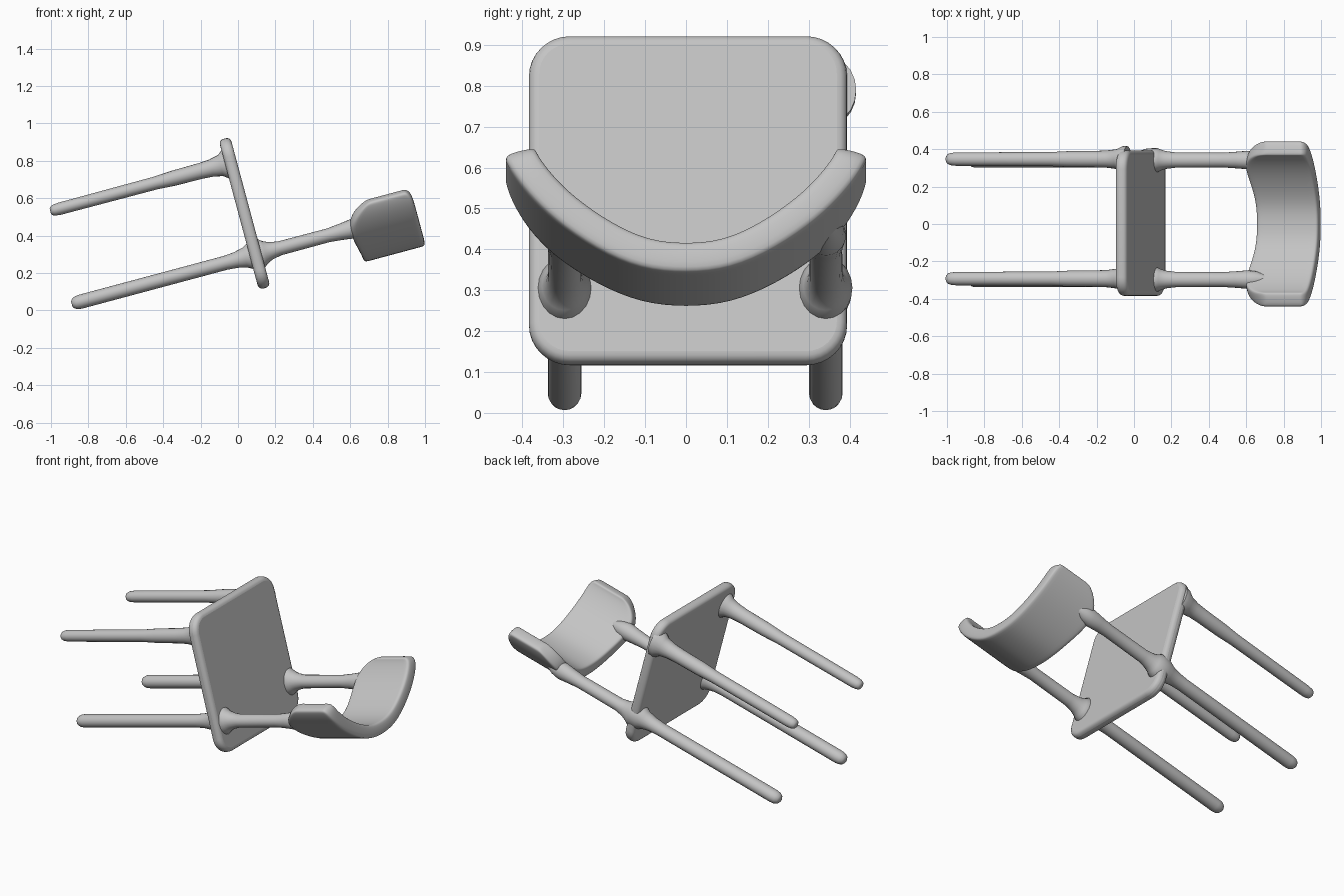
import bpy, bmesh, math

cube = bpy.data.objects.get("Cube")
if cube:
    bpy.data.objects.remove(cube, do_unlink=True)

TILT = math.radians(-15)   # the chair lies back at an angle

grey = bpy.data.materials.new("plain grey")
grey.use_nodes = True
COL = (0.55, 0.55, 0.55, 1)
grey.diffuse_color = COL
bsdf = next(n for n in grey.node_tree.nodes if n.type == 'BSDF_PRINCIPLED')
bsdf.inputs["Base Color"].default_value = COL
bsdf.inputs["Roughness"].default_value = 0.7


# Chair space: X runs up the legs, Y across the seat, Z toward the seat front
def add_part(name, bm):
    bmesh.ops.recalc_face_normals(bm, faces=bm.faces[:])
    mesh = bpy.data.meshes.new(name)
    bm.to_mesh(mesh)
    bm.free()
    mesh.materials.append(grey)
    obj = bpy.data.objects.new(name, mesh)
    bpy.context.collection.objects.link(obj)
    obj.rotation_euler = (0, TILT, 0)
    bpy.ops.object.select_all(action='DESELECT')
    obj.select_set(True)
    bpy.context.view_layer.objects.active = obj
    bpy.ops.object.shade_smooth_by_angle(angle=math.radians(50))
    return obj


def rod(name, y, z, profile, segs=20):
    """Slightly oval rod along X from (x, radius) pairs."""
    bm = bmesh.new()
    rings = []
    for x, r in profile:
        ry = 0.041 + (r - 0.038) * 0.6 if r > 0.038 else r * 1.08
        rings.append([bm.verts.new((x, y + ry * math.cos(2 * math.pi * i / segs),
                                    z + r * math.sin(2 * math.pi * i / segs)))
                      for i in range(segs)])
    for a, b in zip(rings, rings[1:]):
        for i in range(segs):
            j = (i + 1) % segs
            bm.faces.new((a[i], a[j], b[j], b[i]))
    bm.faces.new(rings[0])
    bm.faces.new(rings[-1])
    return add_part(name, bm)


# Rear legs run through the seat up to the backrest, flaring at the joints
rear = [(-0.85, 0.014), (-0.842, 0.026), (-0.825, 0.035), (-0.80, 0.038),
        (0.0, 0.038), (0.06, 0.043), (0.11, 0.055), (0.14, 0.072), (0.20, 0.078),
        (0.22, 0.062), (0.25, 0.048), (0.30, 0.038), (0.57, 0.037),
        (0.64, 0.044), (0.70, 0.052), (0.75, 0.042), (0.80, 0.020)]
# Front legs taper toward the foot and stop under the seat
front = [(-0.832, 0.014), (-0.825, 0.024), (-0.81, 0.030), (-0.78, 0.033),
         (-0.25, 0.035), (-0.15, 0.041), (0.0, 0.043), (0.06, 0.047),
         (0.11, 0.058), (0.145, 0.085), (0.17, 0.085)]
for side, y in (("left", 0.342), ("right", -0.297)):
    rod("rear_leg_" + side, y, 0.263, rear)
    rod("front_leg_" + side, y + 0.005, 0.772, front)

# Seat: rounded rectangle slab with softened rim
bm = bmesh.new()
R = 0.10
Y0, Y1, Z0, Z1 = -0.384, 0.394, 0.078, 0.906
outline = []
for cy, cz, start in ((Y1 - R, Z1 - R, 0), (Y0 + R, Z1 - R, 90),
                      (Y0 + R, Z0 + R, 180), (Y1 - R, Z0 + R, 270)):
    for k in range(9):
        t = math.radians(start + k * 90 / 8)
        outline.append(bm.verts.new((0.136, cy + R * math.cos(t), cz + R * math.sin(t))))
base = bm.faces.new(outline)
top = bmesh.ops.extrude_face_region(bm, geom=[base])
bmesh.ops.translate(bm, vec=(0.064, 0, 0),
                    verts=[g for g in top["geom"] if isinstance(g, bmesh.types.BMVert)])
seat = add_part("seat", bm)
bev = seat.modifiers.new("soft_rim", 'BEVEL')
bev.width = 0.025
bev.segments = 4
bev.limit_method = 'ANGLE'
bev.angle_limit = math.radians(50)

# Backrest: curved panel; stations are (y, depth, lower edge, upper edge)
half = [(0.0, 0.110, 0.715, 1.06), (0.10, 0.119, 0.715, 1.06),
        (0.20, 0.166, 0.705, 1.06), (0.30, 0.238, 0.685, 1.06),
        (0.36, 0.302, 0.70, 1.06), (0.39, 0.345, 0.745, 1.058),
        (0.403, 0.372, 0.785, 1.05), (0.407, 0.39, 0.83, 1.03)]
stations = [(-y, d, lo, hi) for y, d, lo, hi in reversed(half[1:])] + half
bm = bmesh.new()
cols = []
for y, d, lo, hi in stations:
    xs = (lo, lo + 0.02, (lo + hi) / 2, hi - 0.02, hi)
    cols.append([bm.verts.new((x, y, d)) for x in xs])
for a, b in zip(cols, cols[1:]):
    for i in range(4):
        bm.faces.new((a[i], a[i + 1], b[i + 1], b[i]))
back = add_part("backrest", bm)
sol = back.modifiers.new("thickness", 'SOLIDIFY')
sol.thickness = 0.078
sol.offset = 0
sub = back.modifiers.new("rounding", 'SUBSURF')
sub.levels = 2
sub.render_levels = 2
